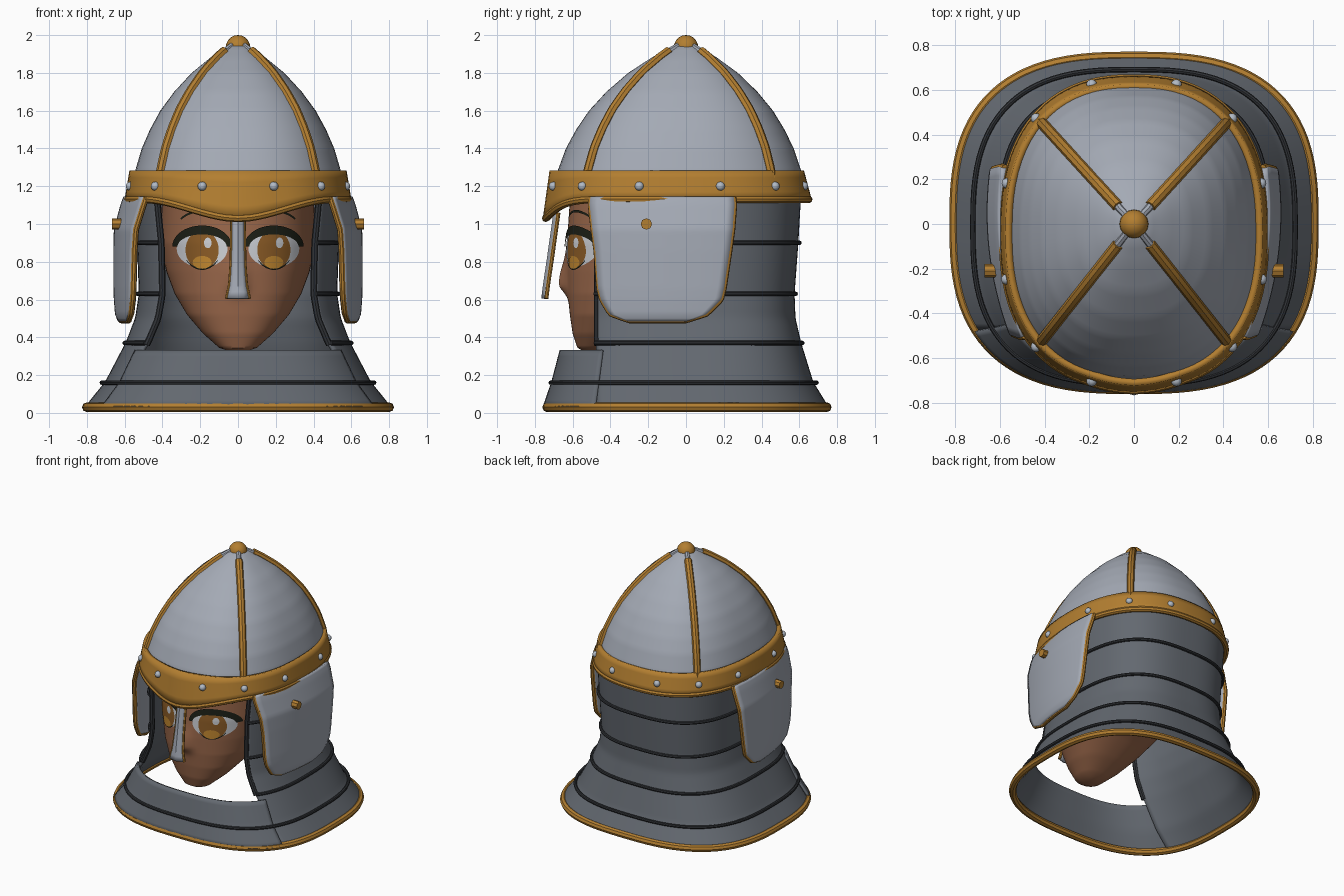
import bpy, bmesh, math
from mathutils import Vector

if "Cube" in bpy.data.objects:
    bpy.data.objects.remove(bpy.data.objects["Cube"])


def material(name, *rgb, metal=0.0):
    m = bpy.data.materials.new(name)
    m.use_nodes = True
    m.diffuse_color = (*rgb, 1)
    m.node_tree.nodes["Principled BSDF"].inputs["Base Color"].default_value = (*rgb, 1)
    return m


STEEL = material("light steel", .37, .40, .46)
DARK = material("grey plate", .125, .14, .162)
LINE = material("dark edging", .03, .033, .038)
GOLD = material("gold", .45, .21, .03)
RIVET = material("rivet steel", .44, .49, .56)
SKIN = material("brown skin", .32, .135, .068)
WHITE = material("eye white", .62, .64, .68)
IRIS = material("iris brown", .27, .11, .02)
AMBER = material("bright amber", .55, .25, .03)
BLACK = material("lash black", .012, .014, .008)
made = []


def add_object(name, mesh, mat):
    mesh.materials.append(mat)
    ob = bpy.data.objects.new(name, mesh)
    bpy.context.collection.objects.link(ob)
    made.append(ob)
    return ob


def sheet(name, f, rows, cols, mat, closed=False, thick=0.0):
    """Grid surface from f(u, v) with u, v in 0..1; u runs along the columns."""
    bm = bmesh.new()
    span = cols if closed else cols - 1
    g = [[bm.verts.new(f(c / span, r / (rows - 1))) for c in range(cols)] for r in range(rows)]
    for r in range(rows - 1):
        for c in range(span):
            d = (c + 1) % cols
            bm.faces.new((g[r][c], g[r][d], g[r + 1][d], g[r + 1][c]))
    bmesh.ops.remove_doubles(bm, verts=bm.verts, dist=1e-5)
    mesh = bpy.data.meshes.new(name)
    bm.to_mesh(mesh)
    bm.free()
    ob = add_object(name, mesh, mat)
    if thick:
        mod = ob.modifiers.new("thickness", 'SOLIDIFY')
        mod.thickness, mod.offset = thick, 0
    return ob


def tube(name, points, radius, mat, closed=False):
    cu = bpy.data.curves.new(name, 'CURVE')
    cu.dimensions = '3D'
    cu.bevel_depth, cu.bevel_resolution, cu.use_fill_caps = radius, 2, True
    sp = cu.splines.new('POLY')
    sp.points.add(len(points) - 1)
    for p, co in zip(sp.points, points):
        p.co = (*co, 1)
    sp.use_cyclic_u = closed
    tmp = bpy.data.objects.new(name + " path", cu)
    bpy.context.collection.objects.link(tmp)
    mesh = bpy.data.meshes.new_from_object(tmp.evaluated_get(bpy.context.evaluated_depsgraph_get()))
    bpy.data.objects.remove(tmp)
    mesh.materials.clear()
    add_object(name, mesh, mat)


def ball(name, co, radius, mat):
    bm = bmesh.new()
    bmesh.ops.create_uvsphere(bm, u_segments=16, v_segments=10, radius=radius)
    bmesh.ops.translate(bm, verts=bm.verts, vec=co)
    mesh = bpy.data.meshes.new(name)
    bm.to_mesh(mesh)
    bm.free()
    add_object(name, mesh, mat)


def look(table, z):
    """Linear lookup in rows of (z, values...), z rising."""
    z = min(max(z, table[0][0]), table[-1][0])
    for p, q in zip(table, table[1:]):
        if z <= q[0]:
            k = (z - p[0]) / (q[0] - p[0])
            return [a + (b - a) * k for a, b in zip(p[1:], q[1:])]


def power(v, n):
    return math.copysign(abs(v) ** (2 / n), v)


def oval(t, a, front, back, n):
    """Point on a rounded outline; t = 0 faces the front."""
    return (a * power(math.sin(t), n),
            (front + back) / 2 - (back - front) / 2 * power(math.cos(t), n))


def mix(a, b, k):
    return a + (b - a) * k


# Dome, ribs and top knob
DOME = [(1.2, 1.02), (1.28, 1), (1.4, .935), (1.5, .855), (1.6, .755), (1.7, .62),
        (1.8, .45), (1.88, .27), (1.94, .11), (1.96, 0)]


def dome(t, z):
    f = look(DOME, z)[0]
    return (*oval(t, .545 * f, -.68 * f, .61 * f, 2.4), z)


sheet("dome", lambda u, v: dome(u * math.tau, mix(1.2, 1.96, v)), 39, 72, STEEL, True)
for q in range(4):
    t = math.radians(45 + 90 * q)
    tube("dome_rib", [dome(t, mix(1.24, 1.915, i / 20)) for i in range(21)], .026, GOLD)
    tube("rib_tip", [dome(t, 1.9), dome(t, 1.95)], .018, STEEL)
ball("top_knob", (0, 0, 1.935), .065, GOLD)


# Brow band with a dipped, creased front
def band(t, v, grow=0):
    t = (t + math.pi) % math.tau - math.pi
    x, y = oval(t, mix(.585, .56, v) + grow, mix(-.725, -.69, v) - grow, mix(.65, .61, v) + grow, 2.4)
    dip = max(0, 1 - abs(x) / .5) if y < 0 else 0
    low = 1.13 - .1 * dip * dip * (3 - 2 * dip)
    return (x, y - .018 * max(0, 1 - abs(t) / .3), mix(low, 1.28, v))


sheet("brow_band", lambda u, v: band(u * math.tau, v), 5, 96, GOLD, True, .03)
tube("band_rim", [band(i / 96 * math.tau, 0) for i in range(96)], .02, GOLD, True)
for a in (15, 45, 76, 105, 135, 165):
    for s in (-1, 1):
        x, y, z = band(math.radians(a * s), .5, .012)
        ball("rivet", (x, y, 1.2), .024, RIVET)

# Neck curtain: z, half width, front, back
CURTAIN = [(.03, .80, -.735, .745), (.16, .695, -.69, .665), (.37, .585, -.635, .6), (.5, .535, -.61, .57),
           (.63, .515, -.6, .565), (.9, .525, -.6, .585), (1.16, .54, -.62, .6)]


def curtain(t, z, grow=0):
    a, f, b = look(CURTAIN, z)
    return (*oval(t, a + grow, f - grow, b + grow, 2.75), z)


def angle_at(y, z):
    """Outline angle where the curtain reaches depth y."""
    a, f, b = look(CURTAIN, z)
    return math.acos((((f + b) / 2 - y) / ((b - f) / 2)) ** (2.75 / 2))


def round_back(u, z, grow=0):
    t = angle_at(-.47, z)
    return curtain(mix(t, math.tau - t, u), z, grow)


def collar(u, v):
    z = mix(.03, .33, v)
    t = angle_at(mix(-.47, -.43, v), z)
    return curtain(mix(-t, t, u), z, .014)


sheet("neck_curtain", lambda u, v: round_back(u, mix(.03, 1.16, v)), 48, 80, DARK, thick=.02)
sheet("front_collar", collar, 10, 48, DARK, thick=.02)
for z in (.37, .63, .9):
    tube("curtain_ring", [round_back(i / 80, z, .016) for i in range(81)], .012, LINE)
tube("lower_ring", [curtain(i / 96 * math.tau, .16, .026) for i in range(96)], .012, LINE, True)
tube("hem_rim", [curtain(i / 96 * math.tau, .03) for i in range(96)], .026, GOLD, True)
for u in (0, 1):
    tube("opening_edge", [round_back(u, mix(.36, 1.12, i / 24)) for i in range(25)], .018, LINE)

# Head: z, half width, front, back
HEAD = [(.32, .03, -.53, -.45), (.345, .1, -.575, -.38), (.42, .185, -.6, -.25), (.52, .27, -.615, -.1),
        (.63, .335, -.625, .1), (.75, .38, -.63, .3), (.9, .41, -.63, .4), (1.2, .4, -.61, .4)]


def nose(x, z):
    drop = (z - .68) / (.13 if z > .68 else .05)
    return -.045 * math.exp(-(x / .045) ** 2 - drop * drop)


def head(u, v):
    z = mix(.32, 1.2, v)
    x, y = oval(u * math.tau, *look(HEAD, z), 2.3)
    return (x, y + (nose(x, z) if y < -.4 else 0), z)


def face(x, z, lift):
    w, f, b = look(HEAD, z)
    bulge = (1 - min(1, abs(x / w)) ** 2.3) ** (1 / 2.3)
    return (x, (f + b) / 2 - (b - f) / 2 * bulge + nose(x, z) - lift, z)


head_ob = sheet("head", head, 72, 96, SKIN, True)
bm = bmesh.new()
bm.from_mesh(head_ob.data)
bmesh.ops.holes_fill(bm, edges=[e for e in bm.edges if e.is_boundary])
bm.to_mesh(head_ob.data)
bm.free()


# Painted eyes, laid on the face
def disc(name, x, z, rx, rz, lift, mat):
    def f(u, v):
        a = u * math.tau
        return face(x + rx * v * math.cos(a), z + rz * v * math.sin(a), lift)
    sheet(name, f, 7, 32, mat, True)


def arc(name, x, z, outer, inner, start, end, lift, mat):
    def f(u, v):
        a = math.radians(mix(start, end, u))
        return face(x + mix(inner[0], outer[0], v) * math.cos(a),
                    z + mix(inner[1], outer[1], v) * math.sin(a), lift)
    sheet(name, f, 4, 28, mat)


for s in (-1, 1):
    x = .19 * s
    disc("eye_white", x, .87, .135, .1, .005, WHITE)
    disc("iris", x, .863, .088, .103, .008, IRIS)
    disc("iris_glow", x, .797, .05, .034, .011, AMBER)
    disc("eye_glint", x + .03, .9, .02, .028, .012, WHITE)
    arc("upper_lash", x, .88, (.158, .112), (.13, .065), 0, 180, .011, BLACK)
    arc("lower_lash", x, .87, (.1, .113), (.1, .103), 215, 325, .01, BLACK)
    arc("eyebrow", x, .95, (.15, .125), (.145, .112), 40, 140, .006, BLACK)

# Nose guard with gold edges
GUARD = [(.6, .06, -.74), (.68, .042, -.73), (.8, .034, -.712), (1.06, .03, -.675)]


def guard(u, v):
    z = mix(.605, 1.06, v)
    w, y = look(GUARD, z)
    return (w * (2 * u - 1), y - .018 * (1 - abs(2 * u - 1)), z)


sheet("nose_guard", guard, 14, 5, STEEL, thick=.018)
for u in (0, 1):
    tube("guard_edge", [guard(u, i / 13) for i in range(14)], .011, GOLD)

# Cheek guards: z, front edge, back edge, outward shift
CHEEK = [(.49, -.3, 0, -.02), (.525, -.4, .11, -.006), (.6, -.445, .185, 0), (.66, -.46, .2, .002),
         (.86, -.475, .23, .002), (.97, -.49, .245, 0), (1.1, -.505, .255, -.035), (1.14, -.5, .25, -.05)]

for s in (-1, 1):
    def cheek(u, v):
        z = mix(.49, 1.14, v)
        front, back, out = look(CHEEK, z)
        y = mix(front, back, u)
        return (s * (.64 + out - .34 * (y - .05) ** 2), y, z)

    sheet("cheek_guard", cheek, 40, 20, STEEL, thick=.035)
    steps = [i / 39 for i in range(40)]
    path = [cheek(0, 1 - k) for k in steps] + [cheek(k, 0) for k in steps[1:]] + [cheek(1, k) for k in steps[1:]]
    tube("cheek_edge", path, .016, GOLD)
    tube("cheek_stud", [(s * .6, -.21, 1), (s * .668, -.21, 1)], .03, GOLD)

# Smooth shading with sharp edges kept
bpy.ops.object.select_all(action='DESELECT')
for ob in made:
    ob.select_set(True)
bpy.context.view_layer.objects.active = made[0]
bpy.ops.object.shade_smooth_by_angle(angle=math.radians(40))
